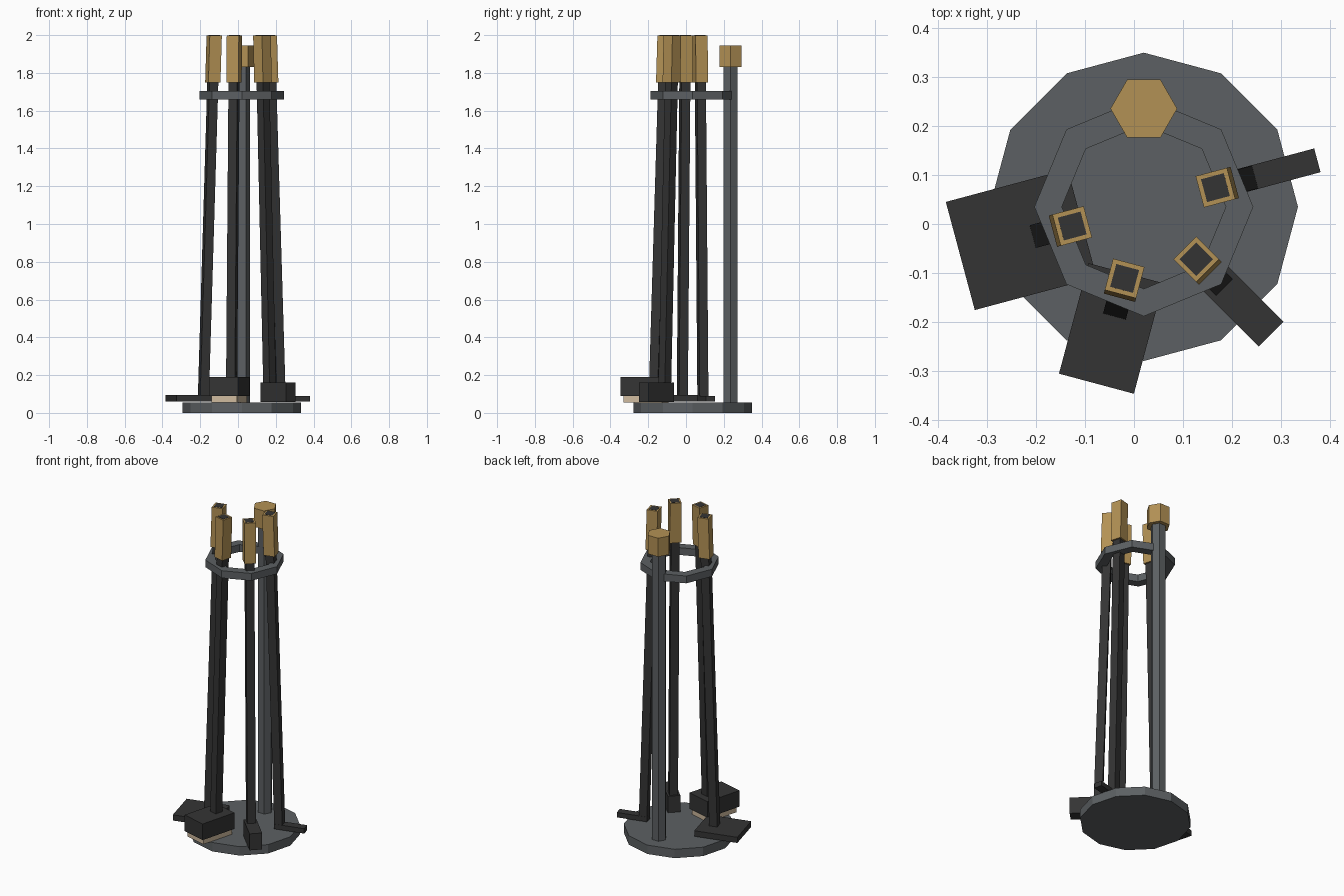
import bpy, bmesh, math
from mathutils import Matrix, Vector

if "Cube" in bpy.data.objects:
    bpy.data.objects.remove(bpy.data.objects["Cube"])

CX, CY = 0.02, 0.035          # axis of the stand


def mat(name, r, g, b):
    m = bpy.data.materials.new(name)
    m.diffuse_color = (r, g, b, 1)
    m.use_nodes = True
    m.node_tree.nodes["Principled BSDF"].inputs["Base Color"].default_value = m.diffuse_color
    return m


GREY = mat("grey metal", 0.108, 0.118, 0.125)
DARK = mat("dark iron", 0.034, 0.034, 0.034)
BRASS = mat("brass", 0.45, 0.285, 0.09)
STRAW = mat("bristle", 0.62, 0.49, 0.34)


def finish(name, bm, material):
    bmesh.ops.recalc_face_normals(bm, faces=bm.faces[:])
    me = bpy.data.meshes.new(name)
    bm.to_mesh(me)
    bm.free()
    me.materials.append(material)
    ob = bpy.data.objects.new(name, me)
    bpy.context.collection.objects.link(ob)
    return ob


def loop(bm, n, r, x, y, z, turn=0.0):
    return [bm.verts.new((x + r * math.cos(turn + 2 * math.pi * i / n),
                          y + r * math.sin(turn + 2 * math.pi * i / n), z)) for i in range(n)]


def bridge(bm, a, b):
    for i in range(len(a)):
        j = (i + 1) % len(a)
        bm.faces.new((a[i], a[j], b[j], b[i]))


def prism(name, n, r, x, y, z0, z1, material):
    bm = bmesh.new()
    a, b = loop(bm, n, r, x, y, z0), loop(bm, n, r, x, y, z1)
    bridge(bm, a, b)
    bm.faces.new(a)
    bm.faces.new(b)
    return finish(name, bm, material)


def ring(name, n, r_out, r_in, z0, z1, material):
    bm = bmesh.new()
    ls = [loop(bm, n, r, CX, CY, z) for r, z in
          ((r_out, z0), (r_out, z1), (r_in, z1), (r_in, z0))]
    for k in range(4):
        bridge(bm, ls[k], ls[(k + 1) % 4])
    return finish(name, bm, material)


def radial_box(name, deg, r0, r1, half, z0, z1, material, lean=0.0, tube=0.0):
    """Box in a frame whose x points outward; lean shifts it inward with height.
    With tube > 0, the box is a square sleeve with that half-width hole."""
    bm = bmesh.new()
    m = Matrix.Translation((CX, CY, 0)) @ Matrix.Rotation(math.radians(deg), 4, 'Z')

    def square(z, inset):
        d = -lean * z
        return [bm.verts.new(m @ Vector((x + d, y, z))) for x, y in
                ((r0 + inset, -half + inset), (r1 - inset, -half + inset),
                 (r1 - inset, half - inset), (r0 + inset, half - inset))]
    a, b = square(z0, 0), square(z1, 0)
    bridge(bm, a, b)
    if tube:
        c, d = square(z1, half - tube), square(z0, half - tube)
        bridge(bm, b, c)
        bridge(bm, c, d)
        bridge(bm, d, a)
    else:
        bm.faces.new(a)
        bm.faces.new(b)
    return finish(name, bm, material)


# stand
prism("base", 12, 0.314, CX, CY, 0, 0.055, GREY)
prism("post", 6, 0.043, CX, 0.235, 0.05, 1.84, GREY)
prism("post_cap", 6, 0.068, CX, 0.235, 1.83, 1.945, BRASS)
ring("holder_ring", 8, 0.223, 0.167, 1.66, 1.705, GREY)

# hanging tools: leaning shaft with brass grip
LEAN, R = 0.031, 0.213
TOOLS = (("shovel", 195), ("brush", 255), ("tongs", 315), ("poker", 15))
for tool, deg in TOOLS:
    radial_box(tool + "_shaft", deg, R - 0.024, R + 0.024, 0.024, 0.065, 2.0, DARK, LEAN)
    radial_box(tool + "_handle", deg, R - 0.033, R + 0.033, 0.033, 1.75, 1.999, BRASS, LEAN, 0.024)

# tool heads
radial_box("shovel_blade", 195, 0.13, 0.387, 0.114, 0.06, 0.095, DARK)
radial_box("brush_block", 255, 0.14, 0.373, 0.079, 0.09, 0.19, DARK)
radial_box("brush_bristles", 255, 0.15, 0.36, 0.069, 0.056, 0.09, STRAW)
radial_box("tongs_head", 315, 0.175, 0.367, 0.036, 0.058, 0.16, DARK)
radial_box("poker_tip", 15, 0.185, 0.366, 0.025, 0.06, 0.09, DARK)
